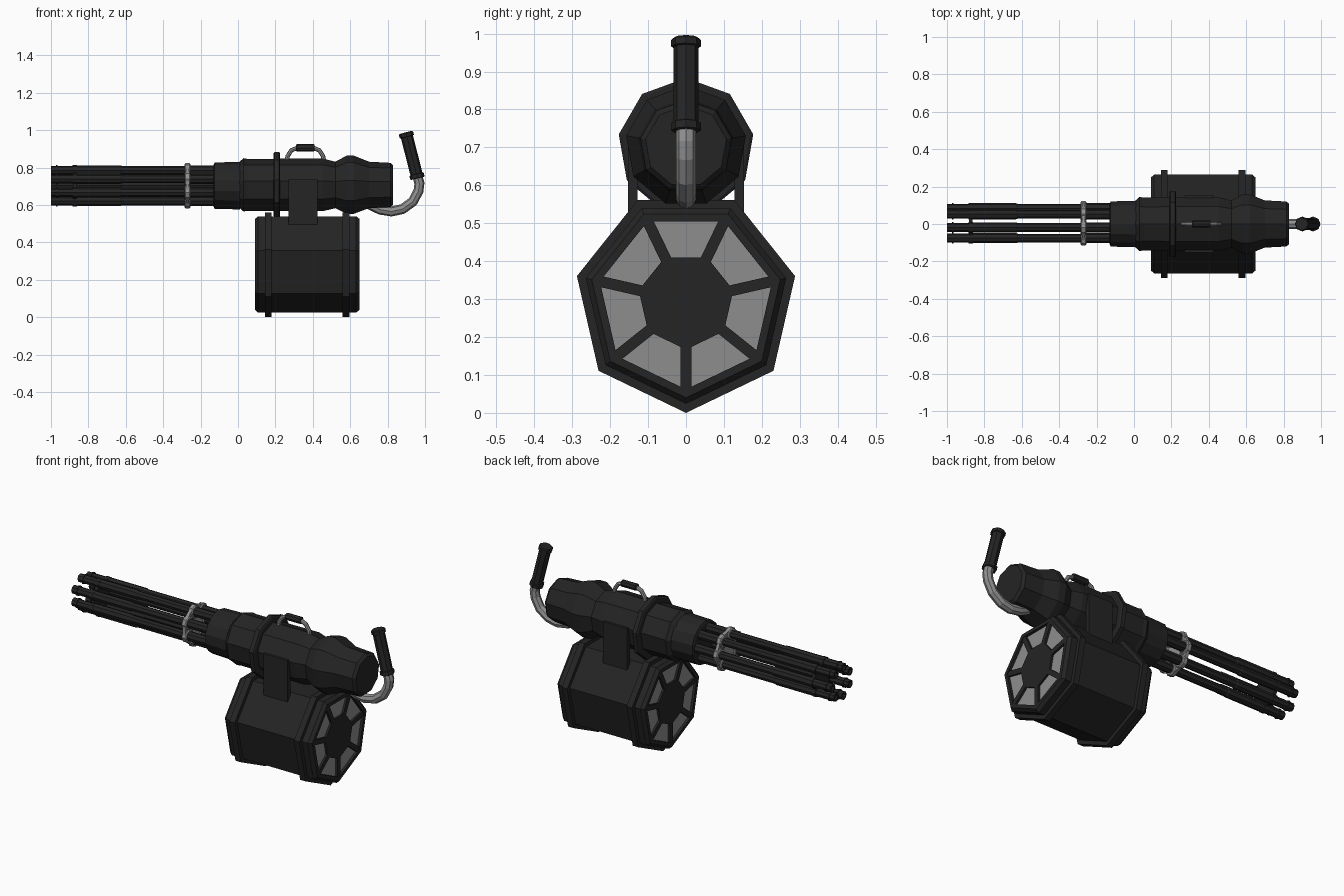
import bpy, bmesh, math
from mathutils import Vector, Matrix

if "Cube" in bpy.data.objects:
    bpy.data.objects.remove(bpy.data.objects["Cube"])


def material(name, v):
    m = bpy.data.materials.new(name)
    m.diffuse_color = (v, v, v, 1)
    m.use_nodes = True
    m.node_tree.nodes["Principled BSDF"].inputs["Base Color"].default_value = m.diffuse_color
    return m


DARK = material("gunmetal black", 0.018)
STEEL = material("bare steel", 0.28)
GLASS = material("pale window grey", 0.27)
AXIS_Z = 0.703      # barrel axis height
DRUM_Z = 0.295      # drum axis height


def finish(name, bm, *mats):
    bmesh.ops.recalc_face_normals(bm, faces=bm.faces[:])
    me = bpy.data.meshes.new(name)
    bm.to_mesh(me)
    bm.free()
    for m in mats:
        me.materials.append(m)
    ob = bpy.data.objects.new(name, me)
    bpy.context.collection.objects.link(ob)
    return ob


def add_sweep(bm, pts, sides, y=0.0, start=0.0, straight=True):
    """Rings of radius r along (x, z, r) points in the xz plane, capped."""
    rings = []
    for i, (x, z, r) in enumerate(pts):
        a, b = (pts[0], pts[-1]) if straight else (pts[max(i - 1, 0)], pts[min(i + 1, len(pts) - 1)])
        t = Vector((b[0] - a[0], 0, b[1] - a[1])).normalized()
        n = Vector((-t.z, 0, t.x))
        ring = []
        for k in range(sides):
            ang = start + 2 * math.pi * k / sides
            ring.append(bm.verts.new(Vector((x, y, z)) + n * (r * math.cos(ang))
                                     + Vector((0, r * math.sin(ang), 0))))
        rings.append(ring)
    for p, q in zip(rings, rings[1:]):
        for k in range(sides):
            j = (k + 1) % sides
            bm.faces.new((p[k], p[j], q[j], q[k]))
    return [bm.faces.new(rings[0]), bm.faces.new(rings[-1])]


def sweep(name, pts, sides, mat, **kw):
    bm = bmesh.new()
    add_sweep(bm, pts, sides, **kw)
    return finish(name, bm, mat)


def lathe(name, profile, sides, mat, z=AXIS_Z, **kw):
    return sweep(name, [(x, z, r) for x, r in profile], sides, mat, **kw)


def add_box(bm, lo, hi, matrix=Matrix()):
    lo, hi = Vector(lo), Vector(hi)
    m = matrix @ Matrix.Translation((lo + hi) / 2) @ Matrix.Diagonal((*(hi - lo), 1))
    bmesh.ops.create_cube(bm, size=1, matrix=m)


# Nine-sided housing with narrowed waist and rear bulge
lathe("main_housing", [(0.005, 0.125), (0.03, 0.147), (0.05, 0.143), (0.455, 0.145),
                       (0.52, 0.128), (0.58, 0.16), (0.62, 0.16), (0.70, 0.128),
                       (0.815, 0.122), (0.83, 0.108)], 9, DARK)
lathe("housing_flange", [(0.19, 0.172), (0.195, 0.18), (0.22, 0.18), (0.225, 0.172)], 9, DARK)
lathe("barrel_shroud", [(-0.13, 0.112), (-0.125, 0.124), (0.01, 0.127)], 14, DARK)

# Seven barrels with collars near the muzzle and an open bore
barrel = [(-0.94, 0.012), (-1.0, 0.014), (-1.0, 0.024), (-0.972, 0.024), (-0.972, 0.029),
          (-0.964, 0.029), (-0.964, 0.024), (-0.884, 0.024), (-0.884, 0.029), (-0.862, 0.029),
          (-0.862, 0.027), (-0.63, 0.027), (-0.62, 0.023), (-0.26, 0.023), (-0.26, 0.027),
          (-0.12, 0.027)]
bm = bmesh.new()
clamp = bmesh.new()
for k in range(7):
    a = 2 * math.pi * k / 7 + math.pi / 2
    y, z = 0.084 * math.sin(a), AXIS_Z + 0.084 * math.cos(a)
    add_sweep(bm, [(x, z, r) for x, r in barrel], 8, y=y)
    add_sweep(clamp, [(-0.285, z, 0.034), (-0.28, z, 0.039), (-0.26, z, 0.039), (-0.255, z, 0.034)], 8, y=y)
finish("barrels", bm, DARK)
add_sweep(clamp, [(-0.279, AXIS_Z, 0.112), (-0.261, AXIS_Z, 0.112)], 14)
finish("barrel_clamp", clamp, STEEL)
lathe("muzzle_plate", [(-0.882, 0.085), (-0.864, 0.085)], 14, DARK)

# Seven-sided drum, recessed at both ends; recessed cap is the window colour
bm = bmesh.new()
prof = [(0.105, 0.233), (0.09, 0.233), (0.09, 0.255), (0.108, 0.271),
        (0.632, 0.271), (0.65, 0.255), (0.65, 0.233), (0.635, 0.233)]
caps = add_sweep(bm, [(x, DRUM_Z, r) for x, r in prof], 7, start=math.pi)
for f in caps:
    f.material_index = 1
finish("drum_body", bm, DARK, GLASS)

# Raised bands round the drum
for name, x in (("drum_band_front", 0.145), ("drum_band_rear", 0.56)):
    lathe(name, [(x, 0.265), (x, 0.295), (x + 0.035, 0.295), (x + 0.035, 0.265)], 7, DARK,
          z=DRUM_Z, start=math.pi)

# Hub and spokes dividing the windows
for name, x0, x1 in (("drum_frame_front", 0.093, 0.108), ("drum_frame_rear", 0.632, 0.647)):
    bm = bmesh.new()
    add_sweep(bm, [(x0, DRUM_Z, 0.128), (x1, DRUM_Z, 0.128)], 7, start=math.pi)
    for k in range(7):
        m = Matrix.Translation((0, 0, DRUM_Z)) @ Matrix.Rotation(math.pi + 2 * math.pi * k / 7, 4, 'X')
        add_box(bm, (x0, -0.0145, 0.10), (x1, 0.0145, 0.234), m)
    finish(name, bm, DARK)

# Side brackets holding the drum under the housing
for name, s in (("bracket_left", -1), ("bracket_right", 1)):
    bm = bmesh.new()
    y0, y1 = sorted((s * 0.128, s * 0.153))
    add_box(bm, (0.27, y0, 0.495), (0.425, y1, 0.735))
    finish(name, bm, DARK)

# Carry handle on top
arch = [(0.26, 0.83), (0.265, 0.86), (0.285, 0.892), (0.32, 0.906),
        (0.40, 0.906), (0.435, 0.892), (0.455, 0.86), (0.46, 0.83)]
sweep("carry_handle", [(x, z, 0.012) for x, z in arch], 8, STEEL, straight=False)
lathe("carry_grip", [(0.31, 0.016), (0.315, 0.02), (0.405, 0.02), (0.41, 0.016)], 8, DARK, z=0.905)

# Rear pipe curling up into the hand grip
pipe = [(0.70, 0.605), (0.76, 0.575), (0.82, 0.565), (0.88, 0.578),
        (0.935, 0.618), (0.965, 0.675), (0.97, 0.715), (0.958, 0.76)]
sweep("rear_pipe", [(x, z, 0.027) for x, z in pipe], 8, STEEL, straight=False)
a, b = Vector((0.960, 0.742)), Vector((0.897, 0.988))
grip = [(0, 0.034), (0.01, 0.039), (0.09, 0.039), (0.1, 0.033), (0.9, 0.033),
        (0.91, 0.039), (0.98, 0.039), (1, 0.034)]
sweep("rear_grip", [(*a.lerp(b, t), r) for t, r in grip], 8, DARK)
